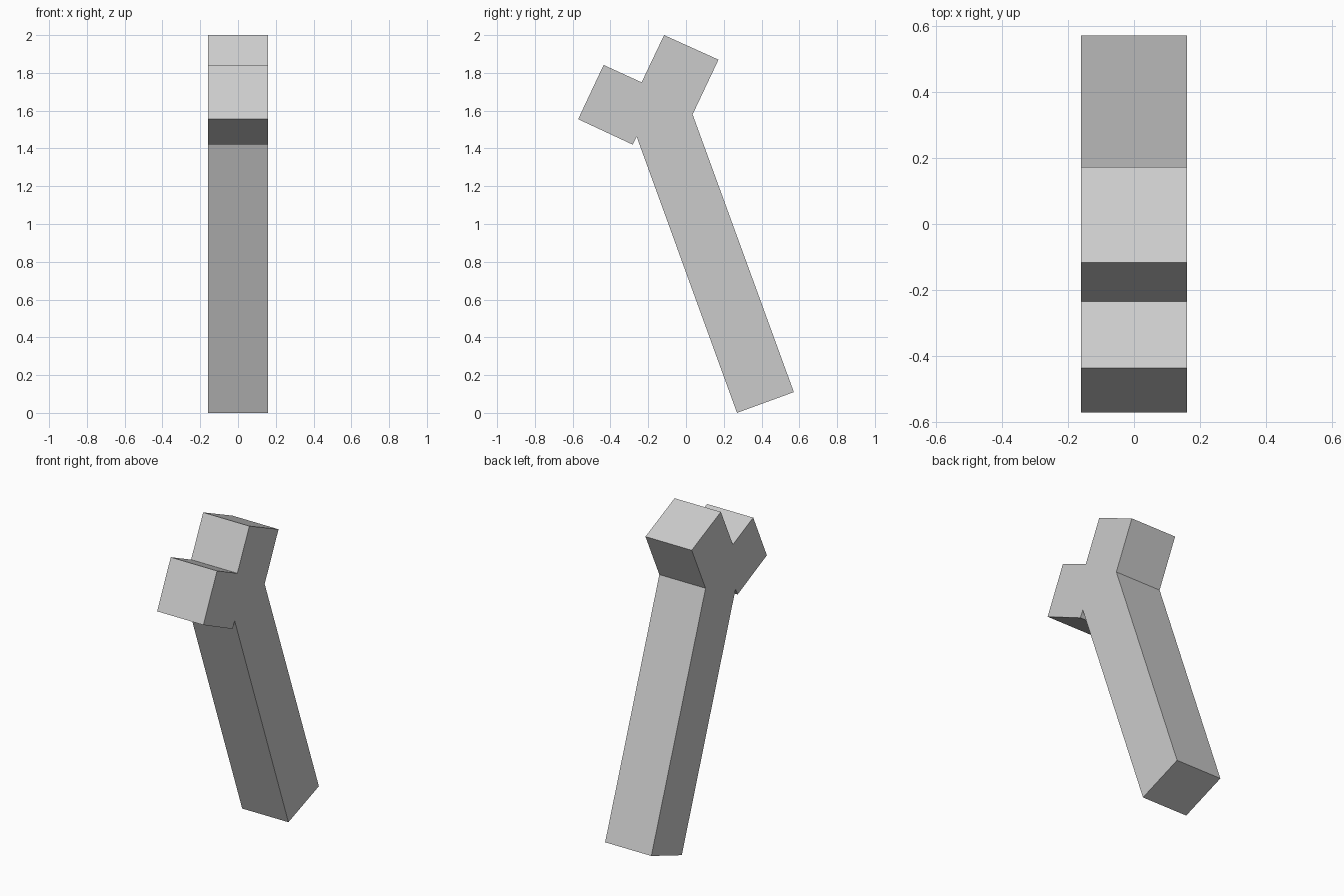
import bpy, bmesh

if "Cube" in bpy.data.objects:
    bpy.data.objects.remove(bpy.data.objects["Cube"])

HALF_WIDTH = 0.16

# Side outline (y, z): leaning shaft with a forked head
OUTLINE = [
    (0.27, 0.0), (0.571, 0.11),                      # foot of the shaft
    (0.035, 1.58),                                   # back notch under the knob
    (0.172, 1.87), (-0.116, 2.0),                    # upper knob
    (-0.235, 1.75),                                  # valley of the fork
    (-0.436, 1.842), (-0.571, 1.555), (-0.282, 1.42),  # front knob
    (-0.261, 1.462),                                 # front notch
]

grey = bpy.data.materials.new("light grey")
grey.diffuse_color = (0.6, 0.6, 0.6, 1.0)
grey.use_nodes = True
grey.node_tree.nodes["Principled BSDF"].inputs["Base Color"].default_value = grey.diffuse_color

# Extrude the outline across the width
bm = bmesh.new()
side = bm.faces.new([bm.verts.new((-HALF_WIDTH, y, z)) for y, z in OUTLINE])
ext = bmesh.ops.extrude_face_region(bm, geom=[side], use_keep_orig=True)
moved = [v for v in ext["geom"] if isinstance(v, bmesh.types.BMVert)]
bmesh.ops.translate(bm, verts=moved, vec=(2 * HALF_WIDTH, 0, 0))
bmesh.ops.recalc_face_normals(bm, faces=bm.faces)

mesh = bpy.data.meshes.new("forked_shaft")
bm.to_mesh(mesh)
bm.free()
mesh.materials.append(grey)
shaft = bpy.data.objects.new("forked_shaft", mesh)
bpy.context.collection.objects.link(shaft)
